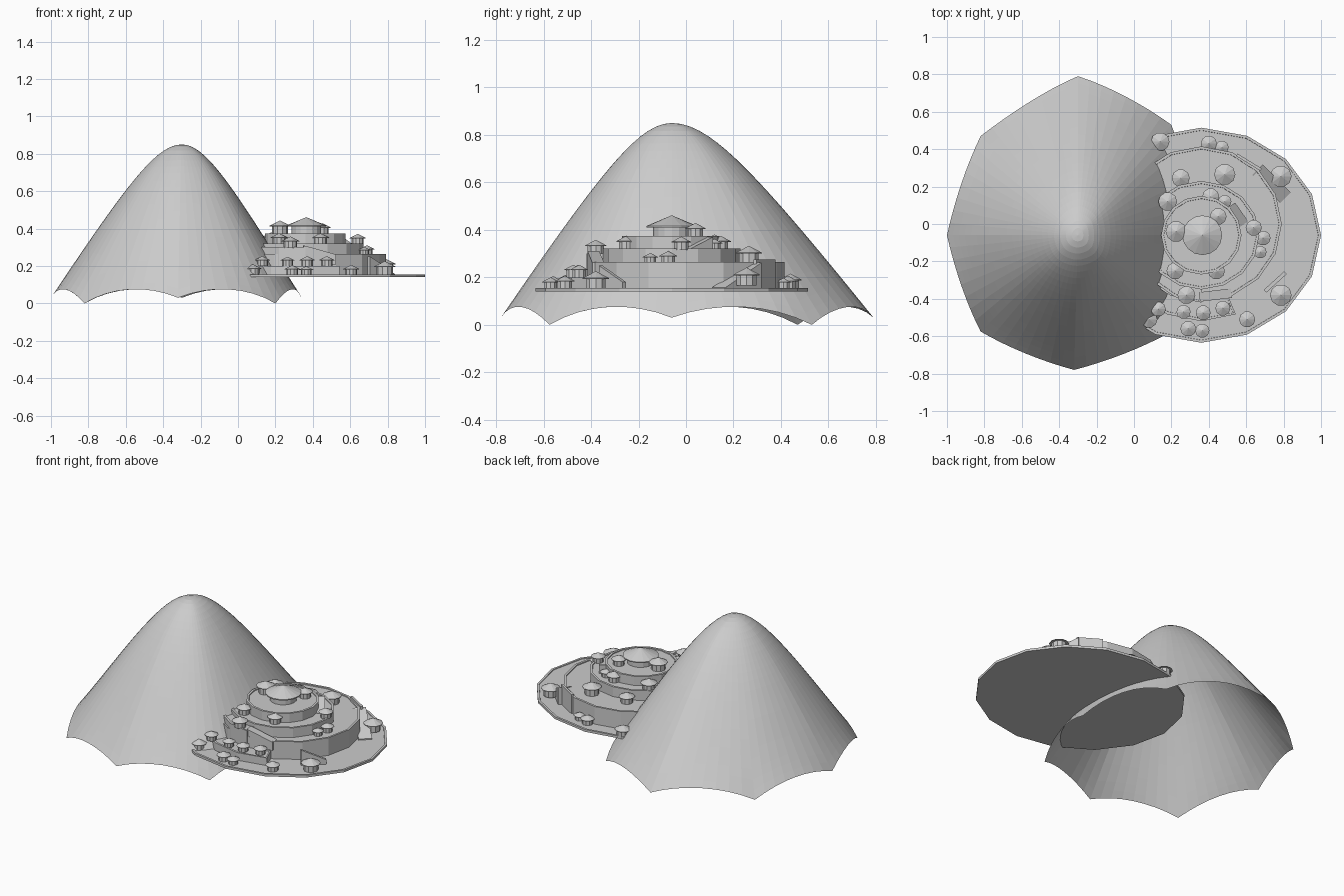
import bpy, bmesh, math
from mathutils import Vector

if "Cube" in bpy.data.objects:
    bpy.data.objects.remove(bpy.data.objects["Cube"])


def finish(name, bm, fix=True):
    if fix:
        bmesh.ops.recalc_face_normals(bm, faces=bm.faces[:])
    me = bpy.data.meshes.new(name)
    bm.to_mesh(me)
    bm.free()
    ob = bpy.data.objects.new(name, me)
    bpy.context.collection.objects.link(ob)
    return ob


# Mountain: open shell over an eight-cornered scalloped outline
def mountain():
    peak = Vector((-0.30, -0.06, 0.85))
    c = [Vector(p) for p in ((0.34, -0.06, 0.03), (0.20, 0.53, 0), (-0.30, 0.79, 0.03),
                             (-0.82, 0.47, 0), (-1.0, -0.06, 0.03), (-0.82, -0.575, 0),
                             (-0.32, -0.78, 0.03), (0.20, -0.575, 0))]
    n, sub, rings = 8, 8, 22
    loops = []
    bm = bmesh.new()
    for j in range(1, rings + 1):
        r = j / rings
        a = 0.3
        f = 1 - (math.sqrt(r * r + a * a) - a) / (math.sqrt(1 + a * a) - a)
        ring = []
        for i in range(n * sub):
            k, t = i // sub, (i % sub) / sub
            p0, p1, p2, p3 = (c[(k + d) % n] for d in (-1, 0, 1, 2))
            line = p1.lerp(p2, t)
            curve = 0.5 * (2 * p1 + (p2 - p0) * t + (2 * p0 - 5 * p1 + 4 * p2 - p3) * t * t
                           + (3 * p1 - p0 - 3 * p2 + p3) * t ** 3)
            b = curve.lerp(line, 0.65 * r ** 3)
            zb = line.z + 0.24 * t * (1 - t) * r ** 4
            p = peak + r * (b - peak)
            p.z = zb + (peak.z - zb) * f
            ring.append(bm.verts.new(p))
        loops.append(ring)
    top = bm.verts.new(peak)
    m = n * sub
    for i in range(m):
        q = (i + 1) % m
        bm.faces.new((top, loops[0][i], loops[0][q]))
        for lo, hi in zip(loops[1:], loops):
            bm.faces.new((hi[i], lo[i], lo[q], hi[q]))
    finish("mountain", bm, False)


# Terrace: elliptical slab or sector with a raised lip
def terrace(name, cx, cy, rx, ry, z0, z1, a0=0, a1=360, lip=0.006):
    full = a1 - a0 == 360
    count = 16 if full else round((a1 - a0) / 22.5) + 1
    step = 22.5 if full else (a1 - a0) / (count - 1)
    bm = bmesh.new()
    vs = []
    for i in range(count):
        a = math.radians(a0 + step * i)
        vs.append(bm.verts.new((cx + rx * math.cos(a), cy + ry * math.sin(a), z0)))
    if not full:
        vs.append(bm.verts.new((cx, cy, z0)))
    base = bm.faces.new(vs)
    ext = bmesh.ops.extrude_face_region(bm, geom=[base], use_keep_orig=True)["geom"]
    bmesh.ops.translate(bm, vec=(0, 0, z1 - z0), verts=[g for g in ext if isinstance(g, bmesh.types.BMVert)])
    bmesh.ops.recalc_face_normals(bm, faces=bm.faces[:])
    top = [f for f in bm.faces if f.normal.z > 0.9]
    bmesh.ops.inset_region(bm, faces=top, thickness=0.014)
    bmesh.ops.inset_region(bm, faces=top, thickness=0.001, depth=-lip)
    finish(name, bm)


# Ramp: wedge falling from point p to point q, standing on height base
def ramp(name, p, q, width, base):
    p, q = Vector(p), Vector(q)
    d = q - p
    side = Vector((-d.y, d.x, 0)).normalized() * width / 2
    bm = bmesh.new()
    tops = [p + side, q + side, q - side, p - side]
    hi = [bm.verts.new(v) for v in tops]
    lo = [bm.verts.new((v.x, v.y, base)) for v in tops]
    bm.faces.new(hi)
    bm.faces.new(lo[::-1])
    for i in range(4):
        k = (i + 1) % 4
        bm.faces.new((hi[i], lo[i], lo[k], hi[k]))
    finish(name, bm)


# Hut: round wall with a wide conical roof
def hut(name, x, y, z, r, wall=0.75, roof=0.5, sides=10):
    bm = bmesh.new()
    prof = ((0.75 * r, 0), (0.75 * r, wall * r), (r, wall * r), (r, (wall + 0.06) * r))
    rings = [[bm.verts.new((x + pr * math.cos(math.tau * i / sides),
                            y + pr * math.sin(math.tau * i / sides), z + pz))
              for i in range(sides)] for pr, pz in prof]
    apex = bm.verts.new((x, y, z + (wall + 0.06 + roof) * r))
    for i in range(sides):
        k = (i + 1) % sides
        for a, b in zip(rings, rings[1:]):
            bm.faces.new((a[i], a[k], b[k], b[i]))
        bm.faces.new((rings[-1][i], rings[-1][k], apex))
    finish(name, bm)


mountain()

# Stepped village platform
G, S, A, E, B, C = 0.15, 0.20, 0.258, 0.295, 0.315, 0.37
terrace("platform", 0.36, -0.06, 0.64, 0.575, 0.14, 0.155, lip=0.004)
terrace("front_step", 0.36, -0.03, 0.48, 0.49, G, S, 180, 292.5)
terrace("lower_terrace", 0.36, 0.0, 0.43, 0.415, G, A + 0.006)
terrace("front_ledge", 0.36, -0.03, 0.37, 0.39, G, E + 0.006, 180, 270)
terrace("middle_terrace", 0.36, -0.06, 0.31, 0.29, G, B + 0.006)
terrace("upper_terrace", 0.36, -0.06, 0.215, 0.21, G, C + 0.004)

# Ramps linking the levels
ramp("front_ramp", (0.35, -0.39, 0.31), (0.52, -0.37, 0.262), 0.05, A - 0.05)
ramp("back_ramp", (0.66, 0.29, 0.262), (0.81, 0.14, 0.158), 0.08, G)
ramp("upper_ramp", (0.52, 0.10, 0.37), (0.59, 0.0, 0.318), 0.05, A)
ramp("side_ramp", (0.81, -0.26, 0.18), (0.70, -0.36, 0.25), 0.02, G)
ramp("back_wall", (0.55, 0.37, 0.275), (0.68, 0.29, 0.275), 0.015, G)

# Huts: x, y, floor height, roof radius
huts = [(0.14, 0.44, G, 0.05), (0.40, 0.43, G, 0.043), (0.47, 0.41, G, 0.036), (0.785, 0.255, 0.165, 0.058),
        (0.485, 0.265, A, 0.057), (0.25, 0.245, A, 0.048), (0.18, 0.12, B, 0.05), (0.41, 0.145, B, 0.046),
        (0.485, 0.12, B, 0.036), (0.45, 0.04, C, 0.045), (0.64, -0.02, B, 0.043), (0.69, -0.075, A, 0.04),
        (0.675, -0.15, A, 0.034), (0.225, -0.04, C, 0.056), (0.22, -0.25, B, 0.046), (0.44, -0.25, B, 0.046),
        (0.28, -0.38, E, 0.048), (0.785, -0.38, G, 0.058), (0.605, -0.51, G, 0.043), (0.13, -0.455, S, 0.04),
        (0.08, -0.51, G, 0.045), (0.265, -0.47, S, 0.038), (0.37, -0.475, S, 0.04), (0.475, -0.45, S, 0.04),
        (0.29, -0.56, G, 0.042), (0.365, -0.57, G, 0.038)]
for i, h in enumerate(huts):
    hut(f"hut_{i + 1}", *h)
hut("main_hall", 0.365, -0.06, C, 0.106, 0.38, 0.42, 16)
